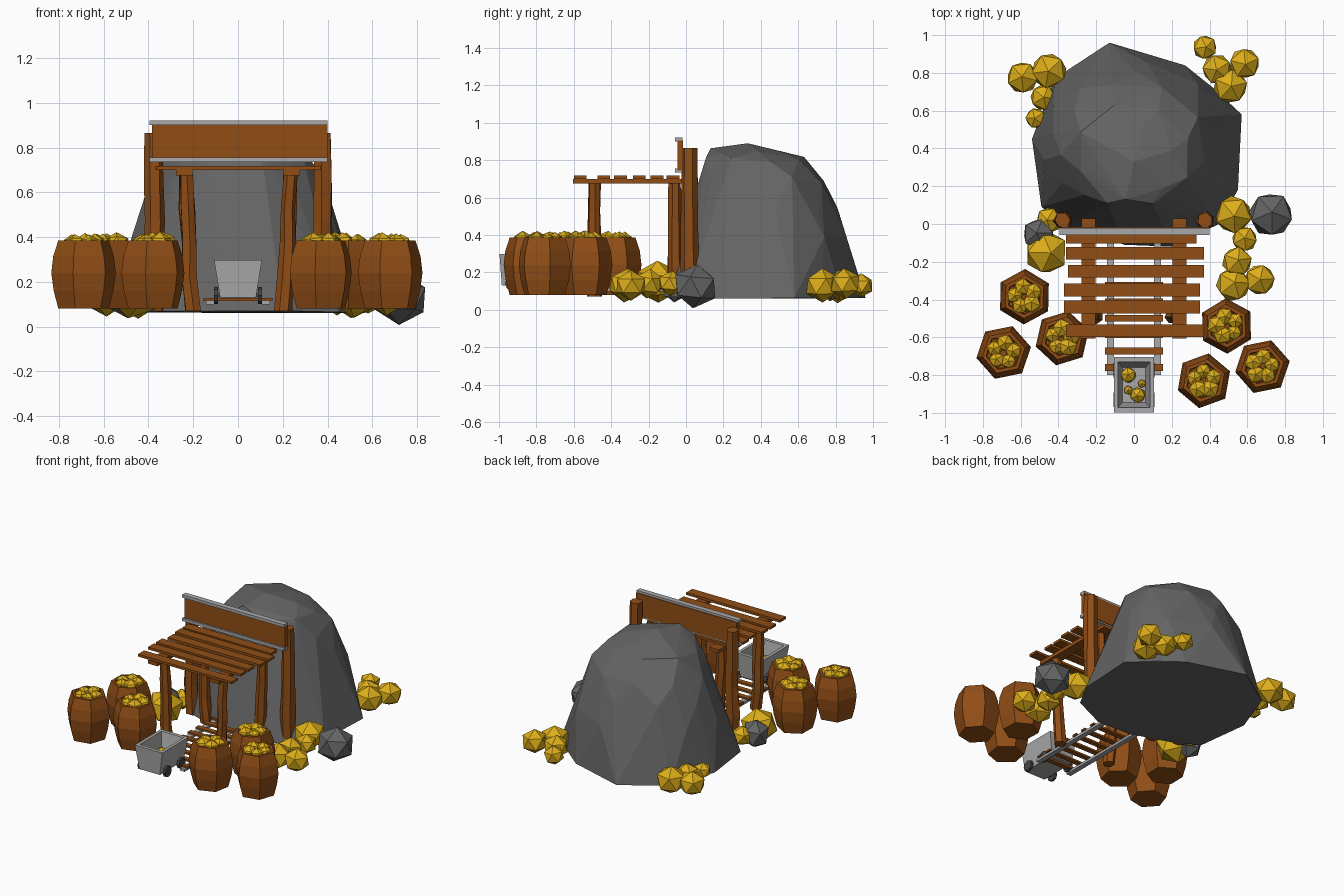
import bpy, bmesh, math, random
from mathutils import Vector, Euler

if "Cube" in bpy.data.objects:
    bpy.data.objects.remove(bpy.data.objects["Cube"])

random.seed(4)


def material(name, rgb):
    m = bpy.data.materials.new(name)
    m.diffuse_color = (*rgb, 1)
    m.use_nodes = True
    m.node_tree.nodes["Principled BSDF"].inputs["Base Color"].default_value = m.diffuse_color
    return m


WOOD = material("wood", (0.28, 0.075, 0.008))
GOLD = material("gold", (0.72, 0.42, 0.01))
STONE = material("stone", (0.13, 0.13, 0.13))
STEEL = material("steel", (0.40, 0.40, 0.40))
IRON = material("iron", (0.06, 0.06, 0.06))


def finish(name, bm, mat):
    bmesh.ops.recalc_face_normals(bm, faces=bm.faces)
    me = bpy.data.meshes.new(name)
    bm.to_mesh(me)
    bm.free()
    me.materials.append(mat)
    ob = bpy.data.objects.new(name, me)
    bpy.context.collection.objects.link(ob)
    return ob


def loft(name, rings, mat):
    """Skin through equal rings of points, with both ends capped."""
    bm = bmesh.new()
    vs = [[bm.verts.new(p) for p in r] for r in rings]
    n = len(vs[0])
    for a, b in zip(vs, vs[1:]):
        for i in range(n):
            j = (i + 1) % n
            bm.faces.new((a[i], a[j], b[j], b[i]))
    bm.faces.new(vs[0])
    bm.faces.new(vs[-1])
    return finish(name, bm, mat)


def rect(x0, x1, y0, y1, z):
    return [(x0, y0, z), (x1, y0, z), (x1, y1, z), (x0, y1, z)]


def box(name, x0, x1, y0, y1, z0, z1, mat):
    return loft(name, [rect(x0, x1, y0, y1, z0), rect(x0, x1, y0, y1, z1)], mat)


def circle(x, y, z, r, n=6, turn=0.0, jitter=0.0):
    pts = []
    for i in range(n):
        a = turn + math.tau * i / n
        q = r * (1 + random.uniform(-jitter, jitter))
        pts.append((x + q * math.cos(a), y + q * math.sin(a), z))
    return pts


def nugget(name, x, y, z, r, mat=GOLD, tall=1.0, tilt=0.12):
    """Icosahedron standing on its pole, turned at random about z."""
    bm = bmesh.new()
    bmesh.ops.create_icosphere(bm, subdivisions=1, radius=r)
    rot = Euler((random.uniform(-tilt, tilt), random.uniform(-tilt, tilt), random.uniform(0, 6))).to_matrix()
    for v in bm.verts:
        p = rot @ v.co
        v.co = Vector((x + p.x * 1.07, y + p.y * 1.07, z + p.z * tall))
    return finish(name, bm, mat)


# Boulder: convex hull of an uneven base outline and rounded rings
base = [(-.13, .96), (.27, .84), (.42, .72), (.57, .58), (.55, .18), (.45, 0), (.2, -.12),
        (-.05, -.11), (-.35, -.01), (-.49, .09), (-.54, .45), (-.42, .77)]
bm = bmesh.new()
for x, y in base:
    bm.verts.new((x, y, .06 + random.uniform(0, .012)))
for z, rx, y0, y1, n in [(.38, .475, -.02, .855, 10), (.55, .435, .02, .80, 9),
                         (.69, .385, .06, .76, 9), (.80, .31, .09, .64, 8), (.855, .21, .12, .54, 6)]:
    turn = random.uniform(0, 1)
    for i in range(n):
        a = turn + math.tau * i / n
        k = random.uniform(.96, 1.03)
        bm.verts.new((rx * k * math.cos(a), (y0 + y1) / 2 + (y1 - y0) / 2 * k * math.sin(a),
                      z + random.uniform(-.035, .02)))
bm.verts.new((0, .33, .89))
bmesh.ops.convex_hull(bm, input=bm.verts)
loose = [v for v in bm.verts if not v.link_faces]
bmesh.ops.delete(bm, geom=loose, context='VERTS')
finish("boulder", bm, STONE)

# Rough timber posts: tall sign posts, then the porch posts
for side in (-1, 1):
    posts = [("sign_post", .375, .02, .048, .865), ("porch_front_post", .235, -.49, .036, .68),
             ("porch_back_post", .235, -.06, .036, .68)]
    for label, x, y, r, top in posts:
        turn = random.uniform(0, 1)
        rings = [circle(side * (x - .03 * (1 - t) * (r < .04)) + random.uniform(-.006, .006), y,
                        .07 + (top - .07) * t, r * (1.05 - .15 * t), 6, turn, .1)
                 for t in (0, .25, .5, .75, 1)]
        loft(label, rings, WOOD)
    # Roof beams running front to back
    box("roof_beam", side * .24 - .037, side * .24 + .037, -.605, .03, .675, .70, WOOD)

# Roof planks
for y, x0, x1 in [(-.565, -.36, .37), (-.44, -.37, .35), (-.35, -.37, .35),
                  (-.25, -.35, .37), (-.155, -.36, .37), (-.07, -.36, .33)]:
    box("roof_plank", x0, x1, y - .034, y + .034, .70, .717, WOOD)

# Blank sign board with steel trims
box("sign_board", -.385, .40, -.045, -.015, .745, .905, WOOD)
for z in (.735, .90):
    box("sign_trim", -.395, .40, -.058, -.02, z, z + .02, STEEL)

# Track
for side in (-1, 1):
    box("rail", side * .125 - .018, side * .125 + .018, -.80, .02, .098, .116, STEEL)
for i in range(9):
    y = -.76 + i * .087
    box("sleeper", -.153, .153, y - .018, y + .018, .114, .127, WOOD)

# Mine cart: tapered tub with hollow inside, wheels on axles
loft("cart_tub", [rect(-.08, .08, -.985, -.72, .13), rect(-.107, .107, -.997, -.705, .297),
                  rect(-.085, .085, -.972, -.73, .297), rect(-.062, .062, -.945, -.76, .165)], STEEL)
for y in (-.93, -.775):
    box("axle", -.095, .095, y - .008, y + .008, .132, .148, IRON)
    for side in (-1, 1):
        rings = [[(x, y + .038 * math.cos(a), .14 + .038 * math.sin(a))
                  for a in (math.tau * i / 8 for i in range(8))] for x in (side * .09, side * .108)]
        loft("cart_wheel", rings, IRON)
for x, y, r in [(-.03, -.80, .042), (.02, -.905, .042), (.042, -.845, .022), (-.03, -.88, .024)]:
    nugget("cart_gold", x, y, .185, r)

# Six-sided barrels filled with gold
profile = [(.115, .08), (.136, .16), (.147, .24), (.138, .315), (.115, .385), (.095, .385), (.09, .355)]
for x, y, turn in [(-.58, -.385, .5), (-.69, -.68, .2), (-.38, -.605, .3),
                   (.49, -.54, .55), (.37, -.83, .35), (.68, -.755, .2)]:
    loft("barrel", [circle(x, y, z, r, 6, turn) for r, z in profile], WOOD)
    for i in range(5):
        a = turn + math.tau * i / 5
        nugget("barrel_gold", x + .053 * math.cos(a), y + .053 * math.sin(a), .372, random.uniform(.04, .052))

# Gold chunks around the boulder
for x, y, z, r in [(-.59, .775, .13, .085), (-.45, .81, .13, .095), (-.48, .67, .13, .07), (-.52, .56, .12, .055),
                   (.375, .935, .13, .065), (.44, .82, .13, .08), (.585, .85, .14, .082), (.51, .73, .13, .092),
                   (.525, .05, .14, .1), (.585, -.08, .14, .068), (.545, -.20, .14, .08),
                   (.525, -.32, .13, .092), (.665, -.295, .13, .082), (-.45, .02, .14, .07)]:
    nugget("gold_chunk", x, y, z, r)
nugget("large_gold_chunk", -.465, -.15, .15, .115, GOLD, 1.0, .4)

# Loose grey stones
nugget("loose_stone", .725, .05, .125, .118, STONE)
nugget("loose_stone", -.505, -.055, .14, .085, STONE, 1.2)
